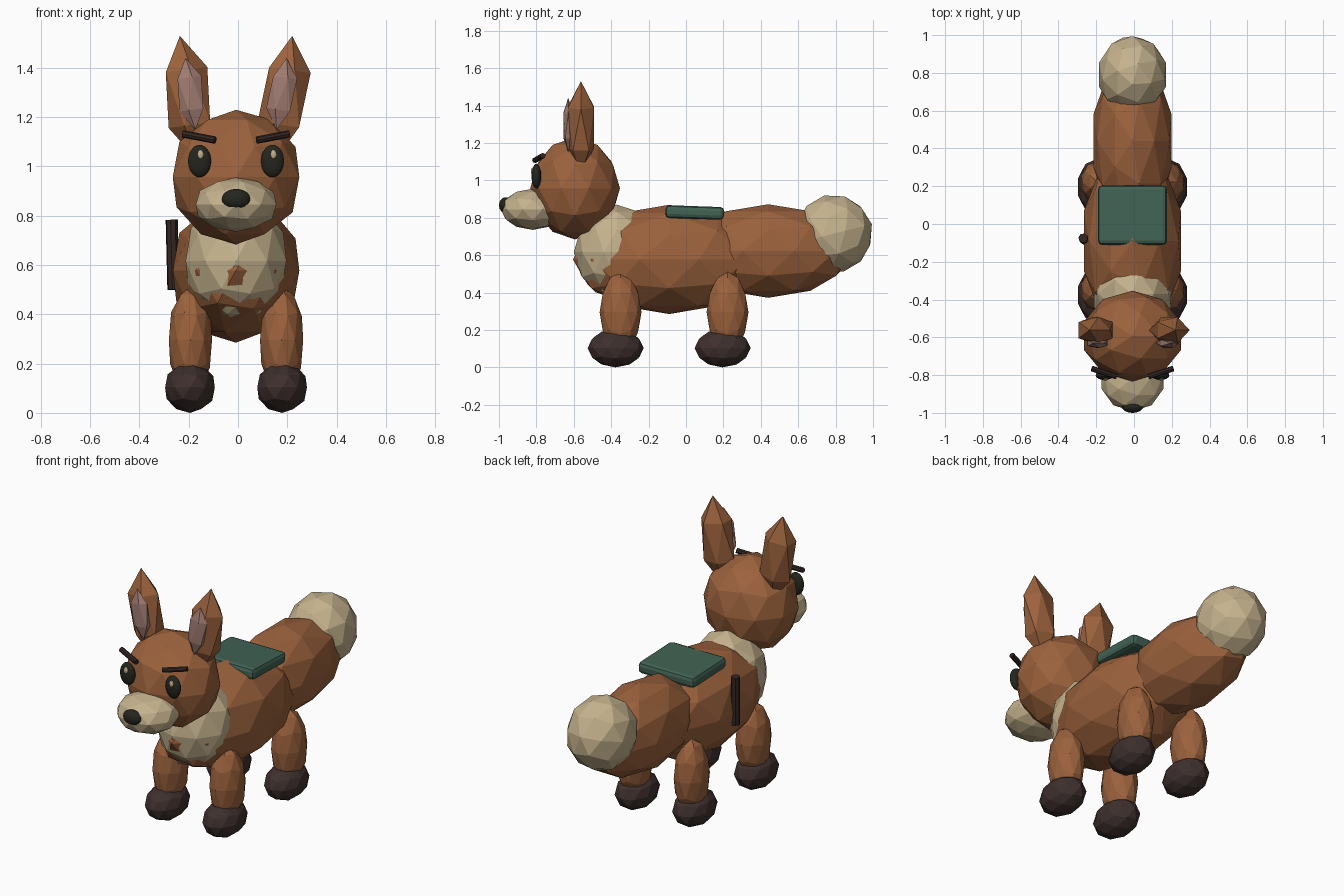
import bpy, math
from mathutils import Vector

if "Cube" in bpy.data.objects:
    bpy.data.objects.remove(bpy.data.objects["Cube"])

CX = -0.008  # symmetry plane of the animal


def material(name, rgb):
    m = bpy.data.materials.new(name)
    m.diffuse_color = (*rgb, 1)
    m.use_nodes = True
    m.node_tree.nodes["Principled BSDF"].inputs["Base Color"].default_value = m.diffuse_color
    return m


FUR = material("russet fur", (0.33, 0.122, 0.046))
CREAM = material("cream fur", (0.56, 0.45, 0.27))
PAW = material("dark paw", (0.048, 0.029, 0.027))
PINK = material("inner ear pink", (0.36, 0.205, 0.17))
BLACK = material("eye black", (0.018, 0.019, 0.013))
BARK = material("dark brown", (0.034, 0.02, 0.017))
GREEN = material("saddle green", (0.054, 0.122, 0.088))


def finish(name, mat):
    ob = bpy.context.object
    ob.name = name
    ob.data.materials.append(mat)
    return ob


def ball(name, loc, size, mat, detail=2, rot=(0, 0, 0)):
    """Faceted ellipsoid; x is measured from the symmetry plane."""
    bpy.ops.mesh.primitive_ico_sphere_add(
        subdivisions=detail, radius=1, location=(CX + loc[0], loc[1], loc[2]),
        rotation=[math.radians(a) for a in rot])
    ob = finish(name, mat)
    ob.scale = size
    return ob


def rod(name, a, b, radius, mat, sides=8):
    """Cylinder between two points."""
    a, b = Vector(a), Vector(b)
    a.x += CX
    b.x += CX
    d = b - a
    bpy.ops.mesh.primitive_cylinder_add(
        vertices=sides, radius=radius, depth=d.length, location=(a + b) / 2,
        rotation=d.to_track_quat('Z', 'Y').to_euler())
    return finish(name, mat)


# Torso, chest ruff and tail
ball("body", (0, -0.09, 0.577), (0.27, 0.515, 0.292), FUR)
ball("chest", (0, -0.37, 0.617), (0.215, 0.23, 0.253), CREAM)
ball("tail", (0, 0.44, 0.622), (0.218, 0.45, 0.25), FUR)
ball("tail_tip", (0, 0.79, 0.715), (0.187, 0.21, 0.21), CREAM, rot=(14, 0, 0))

# Head, snout and nose
ball("head", (0, -0.593, 0.957), (0.27, 0.24, 0.273), FUR)
ball("snout", (0, -0.82, 0.845), (0.172, 0.172, 0.11), CREAM)
ball("nose", (0, -0.965, 0.867), (0.058, 0.035, 0.042), BLACK, 3)

for s, side in ((-1, "left"), (1, "right")):
    # Ears leaning outward
    ball(side + "_ear", (s * 0.195, -0.562, 1.28), (0.105, 0.082, 0.252), FUR, 1,
         (0, s * 7.5, 0))
    ball(side + "_inner_ear", (s * 0.185, -0.63, 1.295), (0.06, 0.03, 0.147), PINK, 1,
         (0, s * 8, 0))
    # Eyes with highlights and slanted brows
    ball(side + "_eye", (s * 0.148, -0.8, 1.022), (0.047, 0.026, 0.066), BLACK, 3)
    ball(side + "_eye_highlight", (s * 0.148 + 0.004, -0.82, 1.048),
         (0.013, 0.01, 0.02), CREAM, 2)
    rod(side + "_brow", (s * 0.085, -0.808, 1.107), (s * 0.215, -0.765, 1.132),
        0.015, BARK)
    # Legs and paws
    for y, end in ((-0.35, "front"), (0.222, "back")):
        ball(f"{end}_{side}_leg", (s * 0.185, y, 0.295), (0.092, 0.112, 0.217), FUR)
        ball(f"{end}_{side}_paw", (s * 0.187, y - 0.026, 0.103),
             (0.106, 0.15, 0.103), PAW)

# Saddle pad with bevelled edges
bpy.ops.mesh.primitive_cube_add(size=1, location=(CX, 0.047, 0.828),
                                rotation=(math.radians(-2), 0, 0))
pad = finish("saddle_pad", GREEN)
pad.scale = (0.365, 0.315, 0.068)
bpy.ops.object.transform_apply(location=False, rotation=False, scale=True)
bevel = pad.modifiers.new("bevel", 'BEVEL')
bevel.width = 0.022
bevel.segments = 2

# Short stick on the flank
rod("stick", (-0.254, -0.085, 0.5), (-0.261, -0.075, 0.783), 0.025, BARK)
